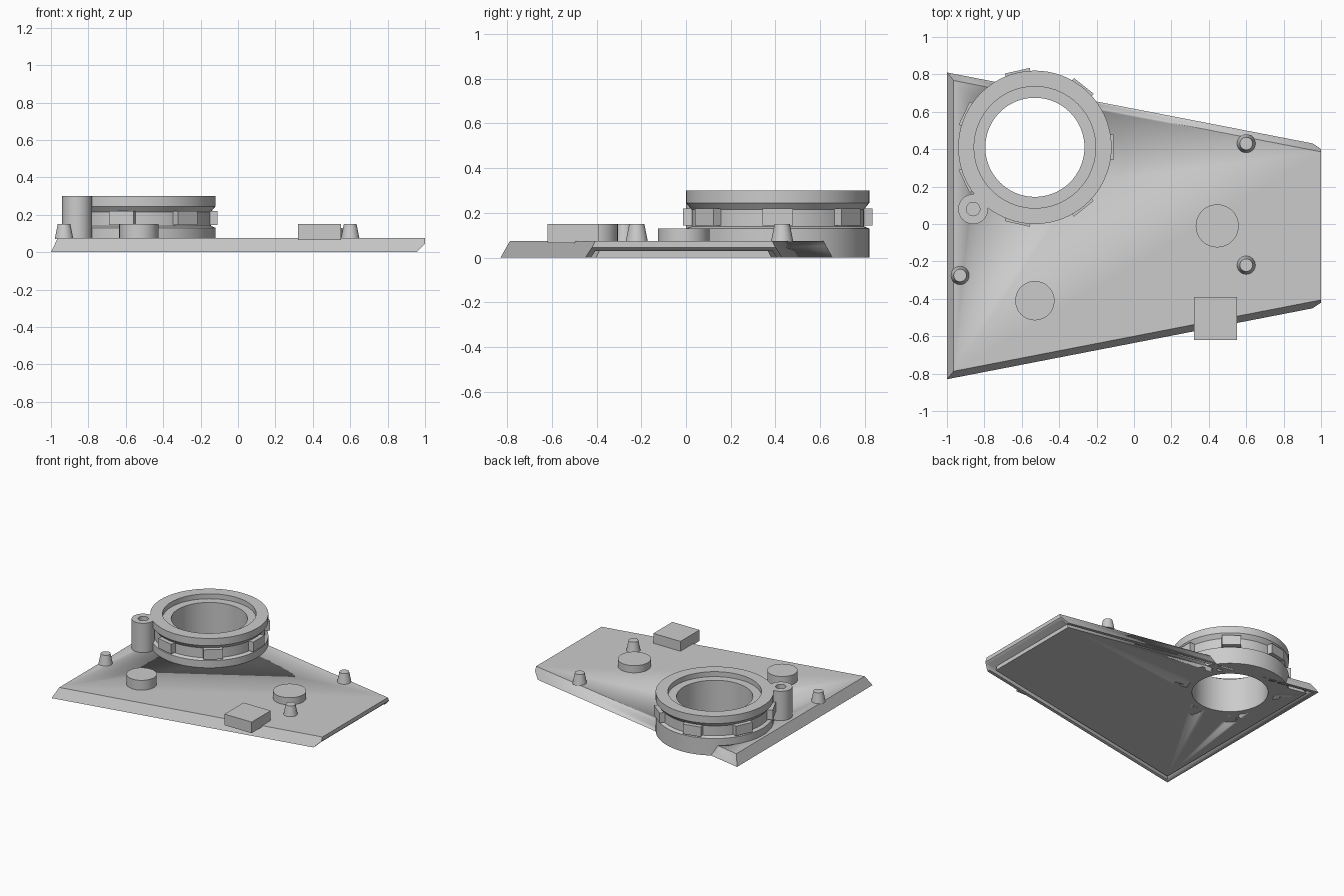
import bpy, bmesh, math
from mathutils import Matrix, Vector

if "Cube" in bpy.data.objects:
    bpy.data.objects.remove(bpy.data.objects["Cube"])

grey = bpy.data.materials.new("plain grey")
grey.use_nodes = True
grey.diffuse_color = (0.6, 0.6, 0.6, 1)
grey.node_tree.nodes["Principled BSDF"].inputs["Base Color"].default_value = (0.6, 0.6, 0.6, 1)

PLATE_TOP = 0.075
RING_X, RING_Y = -0.53, 0.41


def finish(name, bm):
    bmesh.ops.recalc_face_normals(bm, faces=bm.faces)
    mesh = bpy.data.meshes.new(name)
    bm.to_mesh(mesh)
    bm.free()
    mesh.materials.append(grey)
    obj = bpy.data.objects.new(name, mesh)
    bpy.context.collection.objects.link(obj)
    bpy.ops.object.select_all(action='DESELECT')
    obj.select_set(True)
    bpy.context.view_layer.objects.active = obj
    bpy.ops.object.shade_smooth_by_angle(angle=math.radians(30))
    return obj


def hull(name, points):
    bm = bmesh.new()
    for p in points:
        bm.verts.new(p)
    bmesh.ops.convex_hull(bm, input=bm.verts)
    bmesh.ops.dissolve_limit(bm, angle_limit=0.01, verts=bm.verts, edges=bm.edges)
    return finish(name, bm)


def cone(name, x, y, z0, z1, r0, r1, segments=48):
    bm = bmesh.new()
    bmesh.ops.create_cone(bm, cap_ends=True, segments=segments, radius1=r0, radius2=r1,
                          depth=z1 - z0, matrix=Matrix.Translation((x, y, (z0 + z1) / 2)))
    return finish(name, bm)


def lathe(name, x, y, profile, segments=72):
    bm = bmesh.new()
    ring = [bm.verts.new((x + r, y, z)) for r, z in profile]
    edges = [bm.edges.new((a, b)) for a, b in zip(ring, ring[1:] + ring[:1])]
    bmesh.ops.spin(bm, geom=ring + edges, cent=(x, y, 0), axis=(0, 0, 1),
                   angle=math.tau, steps=segments, use_duplicate=False)
    bmesh.ops.remove_doubles(bm, verts=bm.verts, dist=0.0005)
    return finish(name, bm)


def box(name, centre, size, turn=0):
    bm = bmesh.new()
    bmesh.ops.create_cube(bm, size=1, matrix=Matrix.LocRotScale(
        Vector(centre), Matrix.Rotation(turn, 3, 'Z'), Vector(size)))
    return finish(name, bm)


def cut(obj, cutter):
    mod = obj.modifiers.new("cut", 'BOOLEAN')
    mod.operation, mod.solver, mod.object = 'DIFFERENCE', 'EXACT', cutter
    bpy.context.view_layer.objects.active = obj
    bpy.ops.object.modifier_apply(modifier=mod.name)


def tier(z, inset, x_end):
    """Four corners of the tapered outline at height z, moved inward."""
    off = inset + 0.48 * z
    pts = []
    for x in (-1 + off, x_end):
        run = 0.194 * (x + 1)
        pts += [(x, 0.81 - run - off, z), (x, -0.83 + run + off, z)]
    return pts


# Tapered base plate with undercut narrow end
plate = hull("base_plate", tier(0, 0, 0.955) + tier(0.045, 0, 1.0) + tier(PLATE_TOP, 0, 1.0))
recess = hull("recess_cutter", tier(-0.03, 0.025, 1.1) + tier(0.03, 0.025, 1.1))
opening = cone("opening_cutter", RING_X, RING_Y, -0.1, 0.4, 0.31, 0.31)
cut(plate, recess)

# Panel filling the underside, leaving a groove around it
panel = hull("bottom_panel", tier(0, 0.055, 0.92) + tier(0.035, 0.055, 0.92))
for part in (plate, panel):
    cut(part, opening)
for helper in (recess, opening):
    bpy.data.objects.remove(helper)

# Round collar with outer groove and stepped bore
lathe("collar", RING_X, RING_Y, [
    (0.265, 0), (0.41, 0), (0.41, 0.13), (0.385, 0.14), (0.385, 0.215),
    (0.41, 0.245), (0.41, 0.3), (0.325, 0.3), (0.325, 0.262), (0.265, 0.262)])

# Lugs around the collar groove
for i in range(7):
    a = math.tau * i / 7
    box(f"collar_lug_{i + 1}",
        (RING_X + 0.39 * math.cos(a), RING_Y + 0.39 * math.sin(a), 0.182),
        (0.06, 0.135, 0.075), a)

# Hollow post beside the collar
lathe("post", -0.86, 0.08, [(0, 0.05), (0.08, 0.05), (0.08, 0.3),
                            (0.036, 0.3), (0.036, 0.2), (0, 0.2)], 40)

# Tapered pins
for i, (x, y) in enumerate([(0.6, 0.43), (0.6, -0.22), (-0.93, -0.275)]):
    cone(f"pin_{i + 1}", x, y, PLATE_TOP - 0.005, 0.15, 0.05, 0.034, 32)

# Raised discs and block
cone("low_disc", 0.445, -0.01, 0.06, 0.13, 0.115, 0.115)
cone("high_disc", -0.53, -0.41, 0.06, 0.15, 0.105, 0.105)
box("block", (0.435, -0.505, 0.108), (0.23, 0.23, 0.085))
